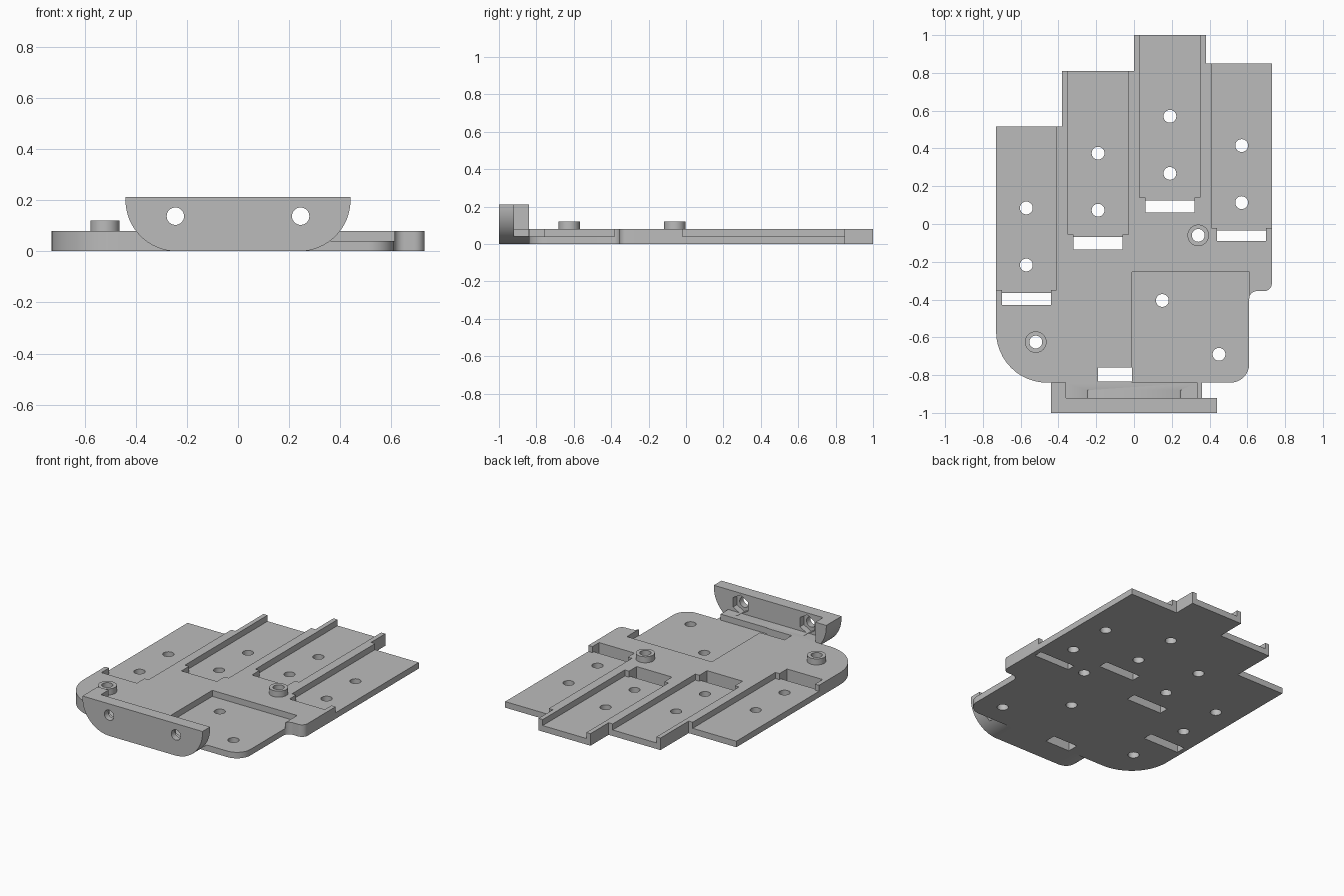
import bpy, bmesh, math
from mathutils import Matrix

cube = bpy.data.objects.get("Cube")
if cube:
    bpy.data.objects.remove(cube, do_unlink=True)

grey = bpy.data.materials.new("plain grey")
grey.use_nodes = True
grey.diffuse_color = (0.5, 0.5, 0.5, 1)
grey.node_tree.nodes["Principled BSDF"].inputs["Base Color"].default_value = (0.5, 0.5, 0.5, 1)


def make(name, bm):
    bmesh.ops.recalc_face_normals(bm, faces=bm.faces)
    mesh = bpy.data.meshes.new(name)
    bm.to_mesh(mesh)
    bm.free()
    mesh.materials.append(grey)
    obj = bpy.data.objects.new(name, mesh)
    bpy.context.collection.objects.link(obj)
    return obj


def prism(name, points, depth):
    """Extrude a closed 3D outline along a vector."""
    bm = bmesh.new()
    face = bm.faces.new([bm.verts.new(p) for p in points])
    new = bmesh.ops.extrude_face_region(bm, geom=[face])["geom"]
    bmesh.ops.translate(bm, vec=depth, verts=[v for v in new if isinstance(v, bmesh.types.BMVert)])
    return make(name, bm)


def box(x0, x1, y0, y1, z0, z1):
    return prism("cutter", [(x0, y0, z0), (x1, y0, z0), (x1, y1, z0), (x0, y1, z0)], (0, 0, z1 - z0))


def rod(name, x, y, z, radius, length, sides=32, along_y=False):
    bm = bmesh.new()
    turn = Matrix.Rotation(math.pi / 2, 4, "X") if along_y else Matrix()
    bmesh.ops.create_cone(bm, cap_ends=True, segments=sides, radius1=radius, radius2=radius,
                          depth=length, matrix=Matrix.Translation((x, y, z)) @ turn)
    return make(name, bm)


def combine(target, other, operation="DIFFERENCE"):
    other.hide_render = True
    mod = target.modifiers.new("cut", "BOOLEAN")
    mod.operation, mod.solver, mod.object = operation, "EXACT", other
    bpy.context.view_layer.objects.active = target
    bpy.ops.object.modifier_apply(modifier=mod.name)
    bpy.data.objects.remove(other, do_unlink=True)


def arc(cx, cy, r, start, end, steps=12):
    angles = [math.radians(start + (end - start) * i / steps) for i in range(steps + 1)]
    return [(cx + r * math.cos(a), cy + r * math.sin(a)) for a in angles]


TOP, FLOOR = 0.08, 0.04

# Palm plate with four staggered finger strips
outline = (arc(-0.46, -0.57, 0.27, 180, 270) + arc(0.51, -0.74, 0.1, -90, 0)
           + arc(0.65, -0.395, 0.04, 180, 90, 6) + arc(0.69, -0.315, 0.04, -90, 0, 6)
           + [(0.73, 0.85), (0.38, 0.85), (0.38, 1), (0, 1), (0, 0.81),
              (-0.38, 0.81), (-0.38, 0.515), (-0.73, 0.515)])
plate = prism("palm_plate", [(x, y, 0) for x, y in outline], (0, 0, TOP))

# Screw bosses
bosses = [(-0.52, -0.625), (0.34, -0.06)]
for x, y in bosses:
    combine(plate, rod("boss", x, y, 0.08, 0.057, 0.08), "UNION")

# Finger channels: pocket left and right, pocket start, strip centre, slot front and back
channels = [(-0.8, -0.41, -0.35, -0.57, -0.43, -0.365),
            (-0.35, -0.03, -0.055, -0.19, -0.135, -0.07),
            (0.03, 0.35, 0.14, 0.19, 0.06, 0.125),
            (0.41, 0.8, -0.02, 0.57, -0.09, -0.035)]
for x0, x1, start, mid, front, back in channels:
    combine(plate, box(x0, x1, start, 1.1, FLOOR, 0.2))
    combine(plate, box(mid - 0.13, mid + 0.13, front, start + 0.02, FLOOR, 0.075 + 0.02))
    combine(plate, box(mid - 0.13, mid + 0.13, front, back, -0.1, 0.06))

# Thumb pocket and its slot
combine(plate, box(-0.01, 0.612, -0.9, -0.255, FLOOR, 0.2))
combine(plate, box(-0.19, -0.01, -0.835, -0.76, -0.1, 0.2))

# Round screw holes
holes = bosses + [(0.15, -0.405), (0.45, -0.69)]
for x, y in [(-0.57, 0.085), (-0.19, 0.375), (0.19, 0.57), (0.57, 0.415)]:
    holes += [(x, y), (x, y - 0.302)]
for x, y in holes:
    combine(plate, rod("cutter", x, y, 0, 0.034, 0.6))

# Upright wrist bracket with rounded lower corners
profile = ([(-0.44, 0.212)] + arc(-0.24, 0.2, 0.2, 180, 270, 16)
           + arc(0.24, 0.2, 0.2, -90, 0, 16) + [(0.44, 0.212)])
bracket = prism("wrist_bracket", [(x, -1, z) for x, z in profile], (0, 0.16, 0))
combine(bracket, box(-0.36, 0.335, -0.92, -0.7, TOP, 0.4))
combine(bracket, box(0.335, 0.6, -0.92, -0.7, FLOOR, 0.4))

# Bolt holes with hexagonal nut recesses behind
for x in (-0.245, 0.245):
    combine(bracket, rod("cutter", x, -1, 0.137, 0.034, 0.4, along_y=True))
    combine(bracket, rod("cutter", x, -0.92, 0.137, 0.062, 0.08, sides=6, along_y=True))

for obj in (plate, bracket):
    bpy.ops.object.select_all(action="DESELECT")
    obj.select_set(True)
    bpy.context.view_layer.objects.active = obj
    bpy.ops.object.shade_smooth_by_angle(angle=math.radians(30))
